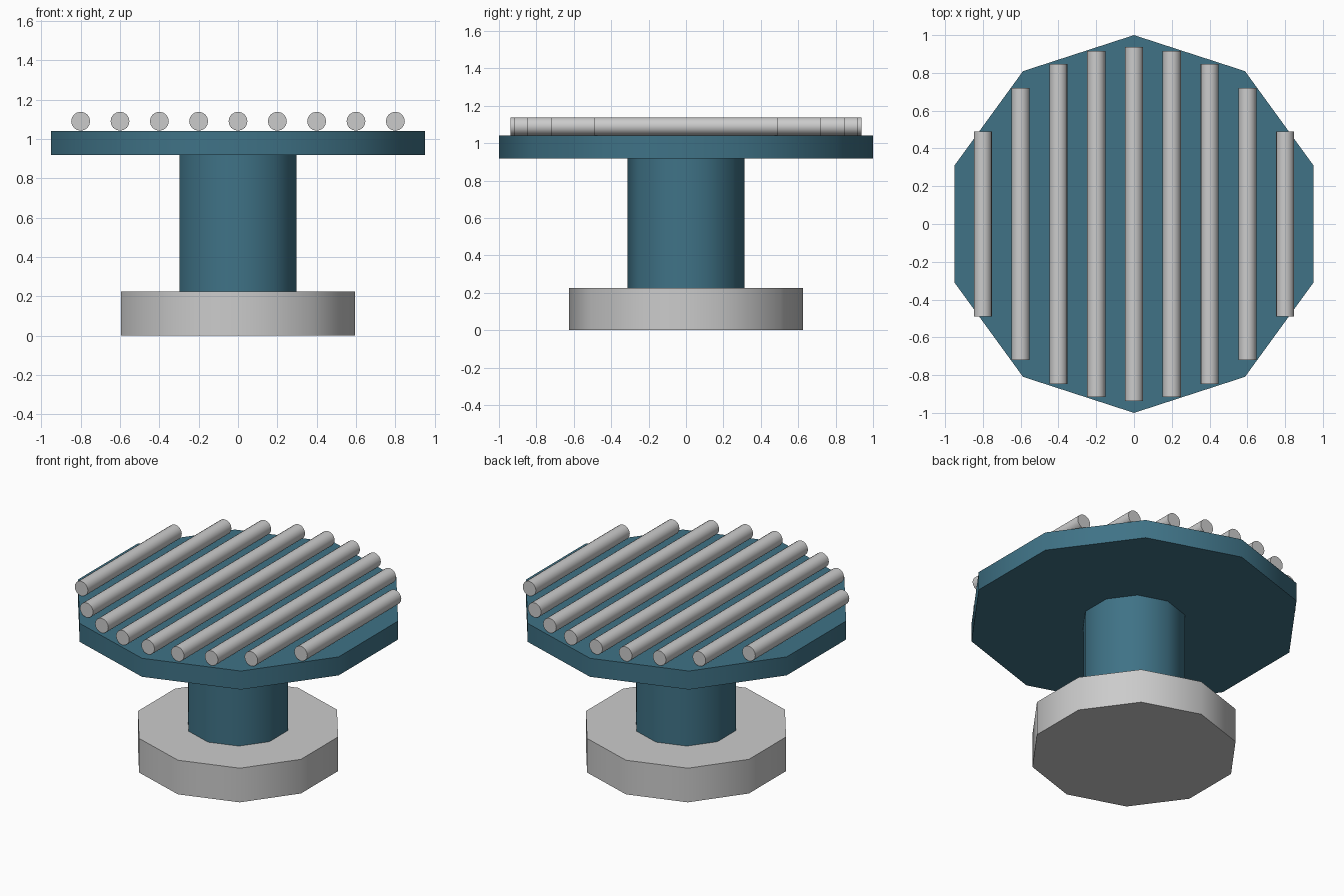
import bpy
import math

if "Cube" in bpy.data.objects:
    bpy.data.objects.remove(bpy.data.objects["Cube"])

teal = bpy.data.materials.new("teal")
teal.diffuse_color = (0.05, 0.17, 0.24, 1)
teal.use_nodes = True
teal.node_tree.nodes["Principled BSDF"].inputs["Base Color"].default_value = teal.diffuse_color


def cylinder(name, radius, depth, loc, sides=10, rot=(0, 0, 0), mat=None):
    bpy.ops.mesh.primitive_cylinder_add(vertices=sides, radius=radius, depth=depth,
                                        location=loc, rotation=rot)
    ob = bpy.context.object
    ob.name = name
    bpy.ops.object.shade_smooth_by_angle(angle=math.radians(40))
    if mat:
        ob.data.materials.append(mat)
    return ob


def upright(name, radius, z0, z1, mat=None):
    return cylinder(name, radius, z1 - z0, (0, 0, (z0 + z1) / 2), mat=mat)


# Base, column and table top: ten-sided, corners on the y axis
upright("base", 0.625, 0.0, 0.225)
upright("column", 0.3125, 0.225, 0.918, teal)
upright("table_top", 1.0, 0.918, 1.04, teal)

# Row of rods, trimmed to a circle just inside the table top
for i in range(-4, 5):
    x = i * 0.2
    length = 2 * math.sqrt(0.9375 ** 2 - x * x)
    cylinder(f"rod_{i + 5}", 0.048, length, (x, 0, 1.09), sides=16,
             rot=(math.pi / 2, 0, 0))
